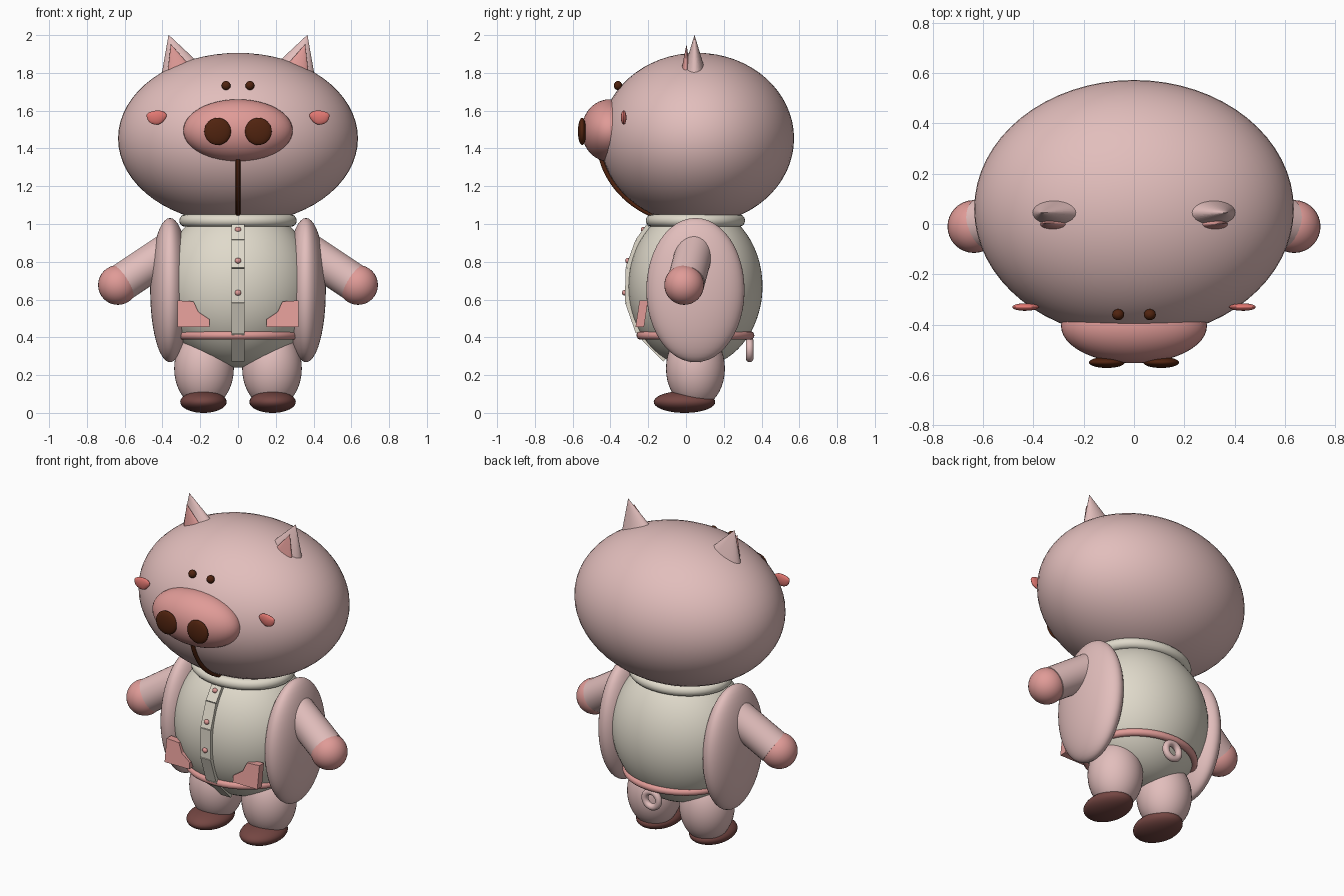
import bpy, bmesh, math
from mathutils import Vector, Matrix

if "Cube" in bpy.data.objects:
    bpy.data.objects.remove(bpy.data.objects["Cube"])


def material(name, r, g, b):
    """Flat material from 0-255 display values."""
    lin = [((c / 255 + 0.055) / 1.055) ** 2.4 for c in (r, g, b)] + [1]
    m = bpy.data.materials.new(name)
    m.use_nodes = True
    m.diffuse_color = lin
    bsdf = m.node_tree.nodes["Principled BSDF"]
    bsdf.inputs["Base Color"].default_value = lin
    bsdf.inputs["Roughness"].default_value = 0.8
    return m


SKIN = material("pale pink", 226, 190, 188)
ROSE = material("rose pink", 224, 155, 151)
BLUSH = material("blush red", 226, 120, 114)
CREAM = material("cream cloth", 224, 218, 203)
SHOE = material("shoe brown", 116, 70, 66)
DARK = material("dark brown", 80, 35, 15)


def finish(name, bm, mat, smooth=True):
    bmesh.ops.recalc_face_normals(bm, faces=bm.faces)
    mesh = bpy.data.meshes.new(name)
    bm.to_mesh(mesh)
    bm.free()
    mesh.materials.append(mat)
    ob = bpy.data.objects.new(name, mesh)
    bpy.context.collection.objects.link(ob)
    if smooth:
        bpy.ops.object.select_all(action="DESELECT")
        ob.select_set(True)
        bpy.context.view_layer.objects.active = ob
        bpy.ops.object.shade_smooth_by_angle(angle=math.radians(40))
    return ob


def ball(name, mat, loc, radii, seg=40):
    bm = bmesh.new()
    bmesh.ops.create_uvsphere(bm, u_segments=seg, v_segments=seg // 2, radius=1)
    bm.transform(Matrix.Translation(loc) @ Matrix.Diagonal((*radii, 1)))
    return finish(name, bm, mat)


def rod(name, mat, start, end, r1, r2, squash=1.0):
    """Tapered rod between two points; squash flattens it front to back."""
    a, b = Vector(start), Vector(end)
    bm = bmesh.new()
    bmesh.ops.create_cone(bm, cap_ends=True, segments=32, radius1=r1, radius2=r2,
                          depth=(b - a).length)
    turn = Vector((0, 0, 1)).rotation_difference(b - a).to_matrix().to_4x4()
    bm.transform(Matrix.Translation((a + b) / 2) @ turn @ Matrix.Diagonal((1, squash, 1, 1)))
    return finish(name, bm, mat)


def ring(name, mat, loc, rx, ry, tube, upright=False):
    bm = bmesh.new()
    n, m = 56, 14
    rows = []
    for i in range(n):
        a = math.tau * i / n
        rows.append([bm.verts.new(((rx + tube * math.cos(b)) * math.cos(a),
                                   (ry + tube * math.cos(b)) * math.sin(a),
                                   tube * math.sin(b)))
                     for b in (math.tau * j / m for j in range(m))])
    for i in range(n):
        p, q = rows[i], rows[(i + 1) % n]
        for j in range(m):
            k = (j + 1) % m
            bm.faces.new((p[j], q[j], q[k], p[k]))
    turn = Matrix.Rotation(math.pi / 2 if upright else 0, 4, "X")
    bm.transform(Matrix.Translation(loc) @ turn)
    return finish(name, bm, mat)


def prism(name, mat, outline, y0, y1, lean=0.0):
    """Extrude an (x, z) outline from y0 to y1, leaning back with height."""
    base = min(z for x, z in outline)
    bm = bmesh.new()
    front, back = [[bm.verts.new((x, y + lean * (z - base), z)) for x, z in outline]
                   for y in (y0, y1)]
    bm.faces.new(front)
    bm.faces.new(back[::-1])
    for i in range(len(outline)):
        j = (i + 1) % len(outline)
        bm.faces.new((front[i], front[j], back[j], back[i]))
    return finish(name, bm, mat, smooth=False)


def front_y(centre, radii, z):
    """Front surface of an ellipsoid on its middle plane."""
    return centre[1] - radii[1] * math.sqrt(max(0, 1 - ((z - centre[2]) / radii[2]) ** 2))


HEAD, HEAD_R = (0, 0.06, 1.453), (0.635, 0.512, 0.453)
BODY, BODY_R = (0, 0.05, 0.67), (0.41, 0.355, 0.43)

# Head, snout and body
ball("head", SKIN, HEAD, HEAD_R, 64)
ball("snout", ROSE, (0, -0.405, 1.495), (0.29, 0.148, 0.165), 48)
ball("body", CREAM, BODY, BODY_R, 64)
ring("collar", CREAM, (0, 0.05, 1.018), 0.278, 0.23, 0.033)
ring("belt", ROSE, (0, 0.05, 0.41), 0.318, 0.29, 0.022)
ring("tail", SKIN, (0, 0.337, 0.335), 0.047, 0.047, 0.02, upright=True)

# Mouth line following the head
curve = bpy.data.curves.new("mouth_line", "CURVE")
curve.dimensions = "3D"
curve.bevel_depth = 0.012
curve.bevel_resolution = 3
spline = curve.splines.new("POLY")
spline.points.add(15)
for i, p in enumerate(spline.points):
    z = 1.36 - i * 0.0215
    p.co = (0, front_y(HEAD, HEAD_R, z) - 0.012, z, 1)
curve.materials.append(DARK)
bpy.context.collection.objects.link(bpy.data.objects.new("mouth_line", curve))

# Button strip in straight sections down the belly
cuts = (0.99, 0.91, 0.765, 0.585, 0.425, 0.28)
for i, (top, low) in enumerate(zip(cuts, cuts[1:])):
    a, b = [Vector((0, front_y(BODY, BODY_R, z) - 0.012, z)) for z in (low, top)]
    bm = bmesh.new()
    bmesh.ops.create_cube(bm, size=1)
    tilt = Vector((0, 0, 1)).rotation_difference(b - a).to_matrix().to_4x4()
    bm.transform(Matrix.Translation((a + b) / 2) @ tilt
                 @ Matrix.Diagonal((0.07, 0.025, (b - a).length, 1)))
    finish(f"button_strip_{i + 1}", bm, CREAM, smooth=False)
for i, z in enumerate((0.97, 0.806, 0.636)):
    ball(f"button_{i + 1}", ROSE, (0, front_y(BODY, BODY_R, z) - 0.022, z),
         (0.017, 0.013, 0.015), 16)

# Paired parts
for side, s in (("left", 1), ("right", -1)):
    ball(f"{side}_nostril", DARK, (s * 0.108, -0.55, 1.49), (0.071, 0.022, 0.072), 32)
    ball(f"{side}_eye", DARK, (s * 0.063, -0.36, 1.733), (0.024, 0.022, 0.024), 20)
    rod(f"{side}_ear", SKIN, (s * 0.295, 0.045, 1.785), (s * 0.367, 0.045, 2.0),
        0.124, 0.001, 0.52)
    rod(f"{side}_inner_ear", ROSE, (s * 0.305, -0.002, 1.79), (s * 0.355, 0.003, 1.95),
        0.076, 0.001, 0.36)

    # Cheek: soft pillow with a pointed lower edge
    outline = [(0.345, 1.615), (0.485, 1.615), (0.515, 1.565), (0.45, 1.495), (0.365, 1.535)]
    bm = bmesh.new()
    rim = [bm.verts.new((s * x, -0.33, z)) for x, z in outline]
    for y in (-0.358, -0.302):
        mid = bm.verts.new((s * 0.435, y, 1.565))
        for i in range(5):
            bm.faces.new((rim[i], rim[(i + 1) % 5], mid))
    cheek = finish(f"{side}_cheek", bm, BLUSH)
    cheek.modifiers.new("soften", "SUBSURF").levels = 3
    cheek.modifiers["soften"].render_levels = 3

    # Sleeve panel, arm and hand
    ball(f"{side}_side_panel", SKIN, (s * 0.36, 0.05, 0.65), (0.105, 0.26, 0.382), 48)
    rod(f"{side}_arm", SKIN, (s * 0.36, 0.045, 0.86), (s * 0.61, 0, 0.693), 0.1, 0.1)
    ball(f"{side}_hand", ROSE, (s * 0.636, -0.01, 0.677), (0.105, 0.105, 0.105), 32)

    # Pocket with a cut inner corner
    prism(f"{side}_pocket", ROSE,
          [(s * x, z) for x, z in ((0.15, 0.455), (0.32, 0.455), (0.32, 0.595),
                                   (0.235, 0.59), (0.21, 0.535), (0.15, 0.495))],
          -0.267, -0.222, 0.15)

    # Leg and shoe
    ball(f"{side}_leg", SKIN, (s * 0.18, 0.05, 0.235), (0.158, 0.156, 0.21), 40)
    ball(f"{side}_shoe", SHOE, (s * 0.183, -0.008, 0.058), (0.123, 0.163, 0.058), 36)
